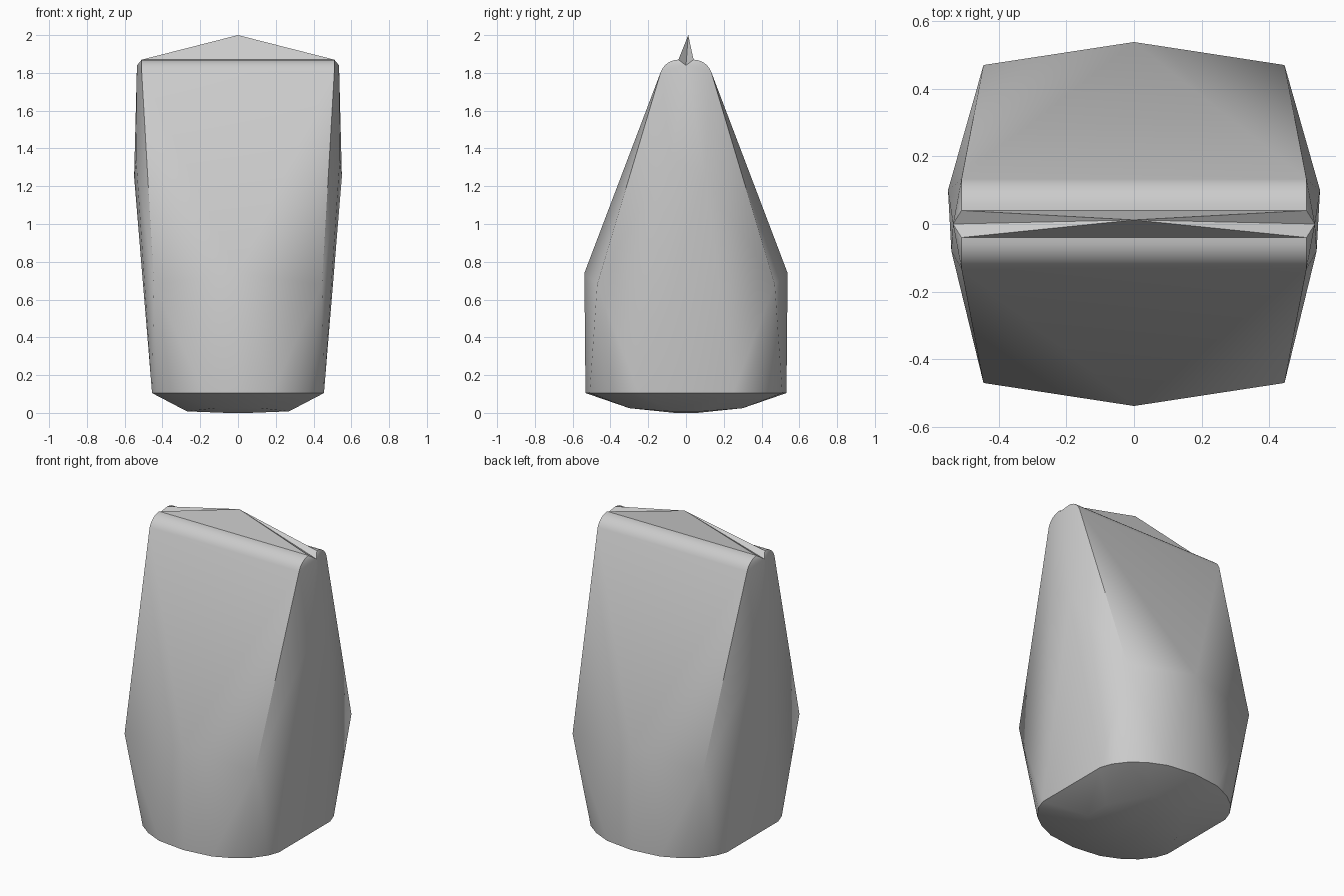
import bpy, bmesh, math

cube = bpy.data.objects.get("Cube")
if cube:
    bpy.data.objects.remove(cube, do_unlink=True)


def mirrored(x, y, z):
    """Return the point reflected across both vertical planes."""
    return {(sx * x, sy * y, z) for sx in (-1, 1) for sy in (-1, 1)}


points = set()

# Rounded shoulders running across the top
for i in range(7):
    a = math.radians(90 - 68 * i / 6)
    points |= mirrored(0.51, 0.04 + 0.1 * math.cos(a), 1.77 + 0.1 * math.sin(a))

# Bulging sides, widest a little behind the middle
points |= mirrored(0.535, 0, 1.84)
points |= {(s * 0.55, 0.1, 1.25) for s in (-1, 1)}
points |= mirrored(0.54, 0.08, 1.35)

# Belly line: a central point front and back, and four corners
points |= mirrored(0, 0.538, 0.74)
points |= mirrored(0.445, 0.47, 0.68)

# Lower rim with rounded corners
for x, y in ((0.455, 0), (0.455, 0.25), (0.43, 0.32), (0.37, 0.40),
             (0.29, 0.46), (0.18, 0.51), (0, 0.532)):
    points |= mirrored(x, y, 0.105)

# Shallow underside
points |= mirrored(0.27, 0.08, 0.008)
points |= mirrored(0.12, 0.30, 0.025)
points |= mirrored(0.06, 0.06, 0)

# Skin the body
bm = bmesh.new()
for p in sorted(points):
    bm.verts.new(p)
hull = bmesh.ops.convex_hull(bm, input=bm.verts[:])
loose = [v for v in bm.verts if not v.link_faces]
bmesh.ops.delete(bm, geom=loose, context="VERTS")

# Open the flat top and fan it up to a peak to form the crest
top = [f for f in bm.faces if all(v.co.z > 1.83 and abs(v.co.y) < 0.045 for v in f.verts)]
bmesh.ops.delete(bm, geom=top, context="FACES")
rim = [e for e in bm.edges if e.is_boundary]
peak = bm.verts.new((0, 0.012, 2))
for e in rim:
    bm.faces.new((*e.verts, peak))
bmesh.ops.recalc_face_normals(bm, faces=bm.faces[:])

mesh = bpy.data.meshes.new("crested_body")
bm.to_mesh(mesh)
bm.free()
body = bpy.data.objects.new("crested_body", mesh)
bpy.context.collection.objects.link(body)

# Plain grey material
grey = bpy.data.materials.new("plain_grey")
grey.use_nodes = True
colour = (0.6, 0.6, 0.6, 1)
grey.diffuse_color = colour
grey.node_tree.nodes["Principled BSDF"].inputs["Base Color"].default_value = colour
mesh.materials.append(grey)

# Soft facets, sharp crest and rim
bpy.ops.object.select_all(action="DESELECT")
body.select_set(True)
bpy.context.view_layer.objects.active = body
bpy.ops.object.shade_smooth_by_angle(angle=math.radians(30))
